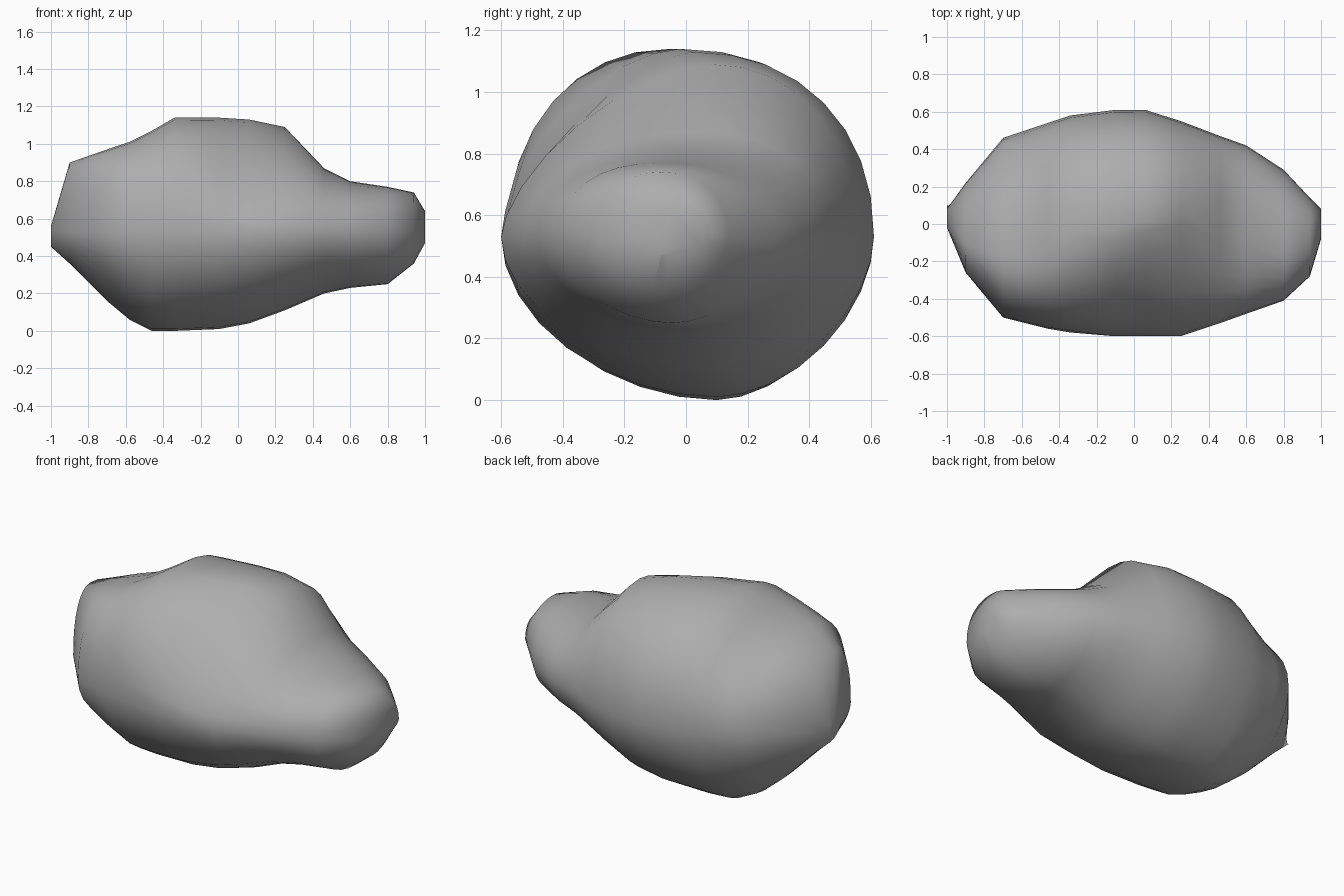
import bpy
import bmesh
from math import sin, cos, exp, pi

# Remove the default object
default = bpy.data.objects.get("Cube")
if default:
    bpy.data.objects.remove(default, do_unlink=True)

# Stone colour
STONE_GREY = (0.42, 0.42, 0.42, 1)
stone = bpy.data.materials.new("stone_grey")
stone.use_nodes = True
stone.diffuse_color = STONE_GREY
shader = next(n for n in stone.node_tree.nodes if n.type == "BSDF_PRINCIPLED")
shader.inputs["Base Color"].default_value = STONE_GREY

STEPS = 8          # segments in each quarter of a section
SIDE_HEIGHT = .53  # height of the widest line around the boulder

# Sections along the length: x, front y, back y, crest y, crest z, underside z
SECTIONS = [
    (-1, -.02, .08, .03, .56, .45),
    (-.9, -.26, .22, -.1, .9, .36),
    (-.7, -.5, .46, -.18, .97, .16),
    (-.58, -.53, .5, -.18, 1.01, .06),
    (-.46, -.56, .54, -.12, 1.07, 0),
    (-.34, -.58, .58, -.05, 1.14, 0),
    (-.1, -.6, .61, -.02, 1.14, .01),
    (.06, -.6, .61, .02, 1.13, .04),
    (.25, -.6, .55, .08, 1.09, .11),
    (.46, -.53, .47, .04, .87, .2),
    (.6, -.48, .42, 0, .8, .23),
    (.8, -.41, .29, -.08, .77, .25),
    (.94, -.28, .14, -.08, .74, .36),
    (1, -.08, .08, 0, .64, .47),
]


def quarter(side, peak, roundness):
    """Rounded curve from a side point towards a top or bottom point."""
    points = []
    for i in range(STEPS + 1):
        angle = pi / 2 * i / STEPS
        across = max(cos(angle), 0) ** (2 / roundness)
        rise = max(sin(angle), 0) ** (2 / roundness)
        points.append((peak[0] + (side[0] - peak[0]) * across,
                       side[1] + (peak[1] - side[1]) * rise))
    return points


def section(x, front_y, back_y, crest_y, crest_z, underside_z):
    """Closed loop of points: back, crest, front, underside."""
    front, back = (front_y, SIDE_HEIGHT), (back_y, SIDE_HEIGHT)
    crest = (crest_y, crest_z)
    # The underside runs towards the front below the narrow end
    underside = (.1 - .18 * max(x, 0), underside_z)
    # A valley flattens the upper front beside the dome
    front_roundness = 2.3 - .9 * exp(-((x - .1) / .35) ** 2)
    loop = quarter(back, crest, 2.15)[:-1]
    loop += quarter(front, crest, front_roundness)[:0:-1]
    loop += quarter(front, underside, 1.9)[:-1]
    loop += quarter(back, underside, 1.8)[:0:-1]
    return [(x, y, z) for y, z in loop]


# Boulder body: skin the sections and close both ends
bm = bmesh.new()
rings = [[bm.verts.new(point) for point in section(*row)] for row in SECTIONS]
for ring, following in zip(rings, rings[1:]):
    for i in range(len(ring)):
        bm.faces.new((ring[i - 1], ring[i], following[i], following[i - 1]))
bm.faces.new(rings[0])
bm.faces.new(rings[-1])
bmesh.ops.recalc_face_normals(bm, faces=bm.faces)

mesh = bpy.data.meshes.new("boulder")
bm.to_mesh(mesh)
bm.free()
mesh.materials.append(stone)
boulder = bpy.data.objects.new("boulder", mesh)
bpy.context.collection.objects.link(boulder)

# Smooth shading
bpy.ops.object.select_all(action="DESELECT")
boulder.select_set(True)
bpy.context.view_layer.objects.active = boulder
bpy.ops.object.shade_smooth_by_angle(angle=pi / 3)
